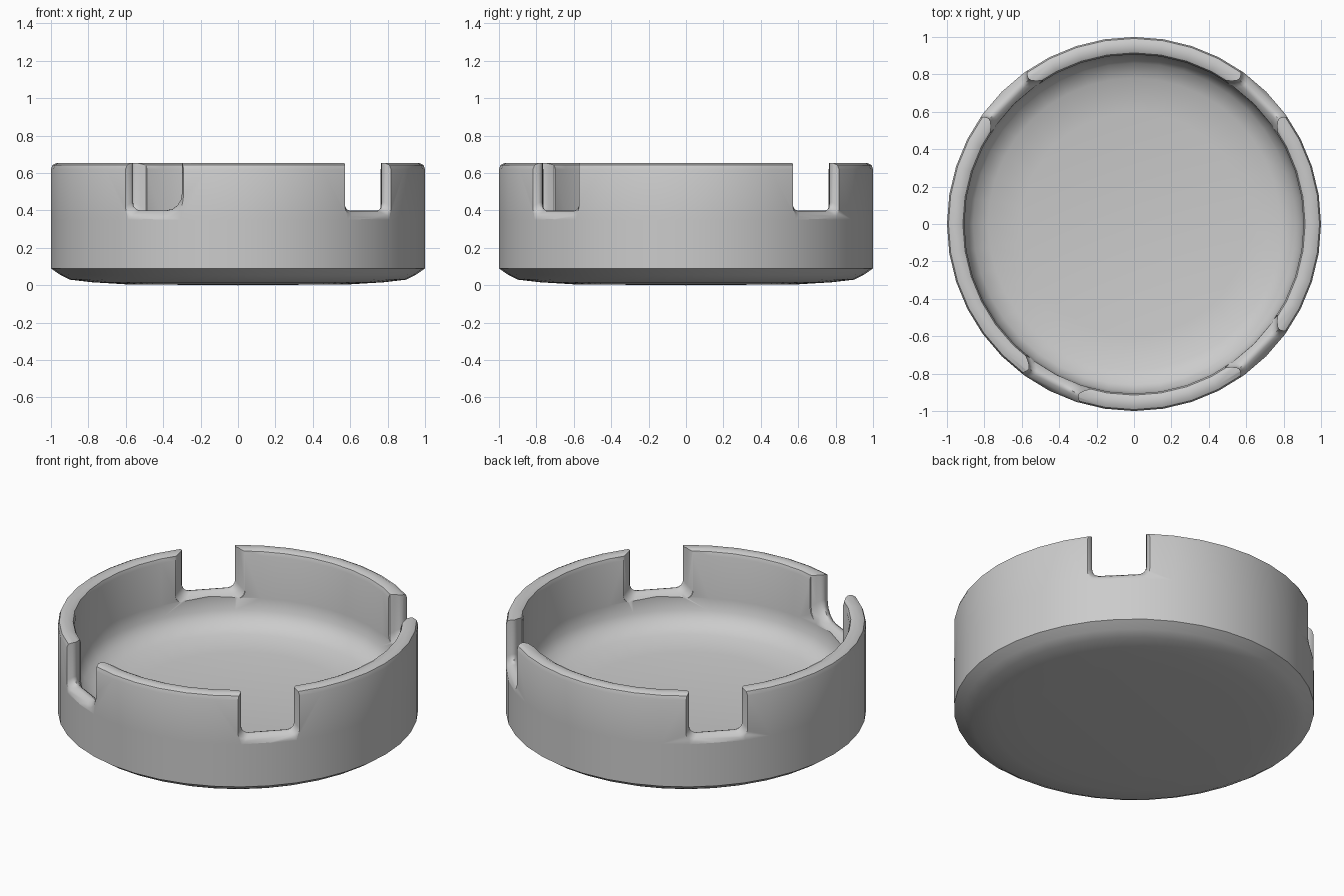
import bpy, bmesh, math
from mathutils import Matrix, Vector

if "Cube" in bpy.data.objects:
    bpy.data.objects.remove(bpy.data.objects["Cube"])

SEGMENTS = 40


def make_object(name, bm):
    bmesh.ops.recalc_face_normals(bm, faces=bm.faces)
    mesh = bpy.data.meshes.new(name)
    bm.to_mesh(mesh)
    bm.free()
    obj = bpy.data.objects.new(name, mesh)
    bpy.context.collection.objects.link(obj)
    return obj


def lathe(name, profile):
    bm = bmesh.new()
    verts = [bm.verts.new((r, 0, z)) for r, z in profile]
    edges = [bm.edges.new(pair) for pair in zip(verts, verts[1:])]
    bmesh.ops.spin(bm, geom=verts + edges, cent=(0, 0, 0), axis=(0, 0, 1),
                   angle=math.tau, steps=SEGMENTS, use_duplicate=False)
    bmesh.ops.remove_doubles(bm, verts=bm.verts, dist=1e-4)
    return make_object(name, bm)


def slot_section(grow, right_radius):
    """U-shaped slot outline (y, z), enlarged outward by grow."""
    half, low = 0.15 + grow, 0.40 - grow
    pts = [(-half, 0.8)]
    for side, start, rad in ((-1, 180, 0.045), (1, 270, right_radius)):
        for i in range(5):
            a = math.radians(start + i * 22.5)
            pts.append((side * (half - rad) + rad * math.cos(a),
                        low + rad + rad * math.sin(a)))
    return pts + [(half, 0.8)]


# Round dish: underside, outer wall, rounded rim, inner wall, raised floor
dish = lathe("dish", [
    (0, 0.0), (0.6, 0.005), (0.78, 0.016), (0.90, 0.03), (0.95, 0.055),
    (1.0, 0.09), (1.0, 0.14), (1.0, 0.35), (1.0, 0.62), (0.992, 0.643),
    (0.972, 0.653), (0.935, 0.653), (0.915, 0.643), (0.907, 0.62),
    (0.907, 0.36), (0.895, 0.29), (0.86, 0.235), (0.78, 0.195), (0.6, 0.17),
    (0, 0.16)])

# Rest notches: slots narrowest mid-wall, flaring to round the cut edges
FLARE = [(0.80, 0.055), (0.89, 0.045), (0.91, 0.022), (0.93, 0.005),
         (0.945, 0.0), (0.96, 0.004), (0.98, 0.02), (1.0, 0.045),
         (1.2, 0.055)]
bm = bmesh.new()
for angle, right_radius in ((45, 0.045), (135, 0.045), (243, 0.10), (315, 0.045)):
    turn = Matrix.Rotation(math.radians(angle), 4, 'Z')
    rings = [[bm.verts.new(turn @ Vector((x, y, z)))
              for y, z in slot_section(grow, right_radius)]
             for x, grow in FLARE]
    for a, b in zip(rings, rings[1:]):
        for i in range(len(a)):
            bm.faces.new((a[i - 1], a[i], b[i], b[i - 1]))
    bm.faces.new(rings[0])
    bm.faces.new(rings[-1])
cutter = make_object("notch_cutter", bm)
cutter.hide_render = True

cut = dish.modifiers.new("notches", 'BOOLEAN')
cut.operation = 'DIFFERENCE'
cut.solver = 'EXACT'
cut.object = cutter

# Apply the cut, then smooth while keeping hard edges sharp
bpy.context.view_layer.objects.active = dish
dish.select_set(True)
bpy.ops.object.modifier_apply(modifier=cut.name)
bpy.data.objects.remove(cutter)
bpy.ops.object.shade_smooth_by_angle(angle=math.radians(40))
